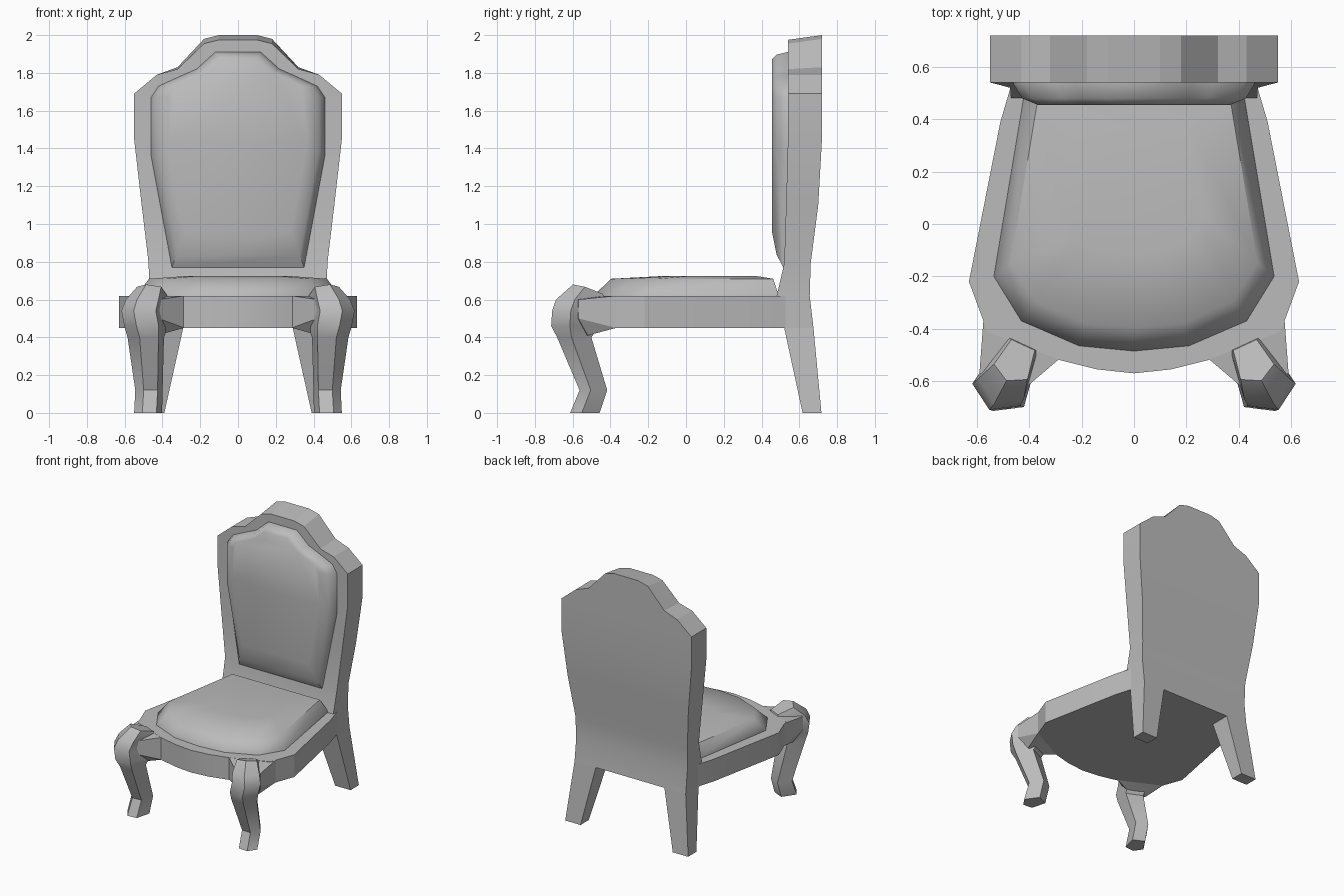
import bpy, bmesh, math
from mathutils import Vector

if "Cube" in bpy.data.objects:
    bpy.data.objects.remove(bpy.data.objects["Cube"])

GREY = (0.5, 0.5, 0.5, 1)
mat = bpy.data.materials.new("plain grey")
mat.use_nodes = True
mat.diffuse_color = GREY
mat.node_tree.nodes["Principled BSDF"].inputs["Base Color"].default_value = GREY


def finish(name, bm, angle):
    bmesh.ops.recalc_face_normals(bm, faces=bm.faces)
    me = bpy.data.meshes.new(name)
    bm.to_mesh(me)
    bm.free()
    me.materials.append(mat)
    ob = bpy.data.objects.new(name, me)
    bpy.context.collection.objects.link(ob)
    bpy.ops.object.select_all(action='DESELECT')
    ob.select_set(True)
    bpy.context.view_layer.objects.active = ob
    bpy.ops.object.shade_smooth_by_angle(angle=math.radians(angle))
    return ob


def loft(name, rings, angle=20):
    """Skin a stack of equal-length rings and cap both ends."""
    bm = bmesh.new()
    loops = [[bm.verts.new(p) for p in ring] for ring in rings]
    n = len(loops[0])
    for a, b in zip(loops, loops[1:]):
        for i in range(n):
            j = (i + 1) % n
            bm.faces.new((a[i], a[j], b[j], b[i]))
    bm.faces.new(loops[0])
    bm.faces.new(loops[-1])
    return finish(name, bm, angle)


def hull(name, points):
    bm = bmesh.new()
    verts = [bm.verts.new(p) for p in points]
    bmesh.ops.convex_hull(bm, input=verts)
    return finish(name, bm, 20)


def mirrored(half):
    """Close a half outline that runs from one end of the axis to the other."""
    return half + [(-x, v) for x, v in reversed(half) if x > 0]


# seat frame
frame = mirrored([(0, -.57), (.14, -.555), (.28, -.52), (.56, -.41),
                  (.63, -.22), (.51, .39), (.46, .56)])
loft("seat_frame", [[(x, y, z) for x, y in frame] for z in (.45, .62)])

# seat cushion
pad = mirrored([(0, -.485), (.21, -.465), (.43, -.37), (.535, -.2), (.42, .49)])
loft("seat_cushion",
     [[(x * s, .25 + (y - .25) * s, z) for x, y in pad]
      for s, z in ((1, .61), (1, .625), (.88, .71), (.5, .725))], 46)

# backrest: half width, height, front y, back y, drop of the front edge
rows = [(.47, .45, .52, .675, 0), (.47, .62, .48, .655, 0), (.473, .79, .52, .66, 0),
        (.51, 1.1, .53, .7, 0), (.55, 1.45, .54, .72, 0), (.55, 1.69, .54, .72, 0),
        (.43, 1.79, .54, .72, 0), (.32, 1.83, .54, .72, .01),
        (.18, 1.98, .54, .72, .025), (.1, 2, .54, .72, .025)]
loft("backrest", [[(-w, f, z - d), (w, f, z - d), (w, b, z), (-w, b, z)]
                  for w, z, f, b, d in rows], 12)

# back cushion
panel = mirrored([(.35, .77), (.46, 1.36), (.46, 1.67), (.42, 1.73),
                  (.3, 1.785), (.22, 1.82), (.12, 1.91)])
loft("back_cushion",
     [[(x * s, y + .02 * min(1, (z - .77) / .6) * (s == 1), 1.72 + (z - 1.72) * s)
       for x, z in panel]
      for s, y in ((1, .53), (1, .515), (.93, .48), (.8, .455))], 50)

# cabriole front legs: height, centre x and y, half depth, half width, tilt
sections = [(0, .475, -.545, .075, .065, 0), (.12, .47, -.5, .07, .065, 0),
            (.4, .485, -.605, .085, .09, 0), (.46, .485, -.6, .125, .1, 0),
            (.54, .5, -.595, .125, .1, 0), (.6, .48, -.57, .13, .095, 0),
            (.655, .455, -.53, .075, .07, .025)]
star = [(0, 1), (1, .5), (.7, -1), (-.7, -1), (-1, .5)]
out, side = Vector((.42, -.91)), Vector((.91, .42))

for name, m in (("left", 1), ("right", -1)):
    rings = []
    for z, cx, cy, depth, width, tilt in sections:
        ring = []
        for u, v in star:
            p = Vector((cx, cy)) + side * width * u + out * depth * v
            ring.append((m * p.x, p.y, z + tilt * v))
        rings.append(ring)
    loft(name + "_front_leg", rings, 40)

    # corner block joining leg and frame
    block = [(x, y, z) for x, y in ((.285, -.515), (.575, -.37)) for z in (.45, .62)]
    block += [(x, y, z) for x, y in ((.42, -.63), (.59, -.57)) for z in (.5, .6)]
    block += [(.43, -.55, .41), (.54, -.52, .41)]
    hull(name + "_corner_block", [(m * x, y, z) for x, y, z in block])

    # splayed back leg
    loft(name + "_back_leg",
         [[(m * a, f, z), (m * b, f, z), (m * b, k, z), (m * a, k, z)]
          for z, a, b, f, k in ((0, .39, .52, .617, .717), (.45, .29, .47, .52, .675))])
